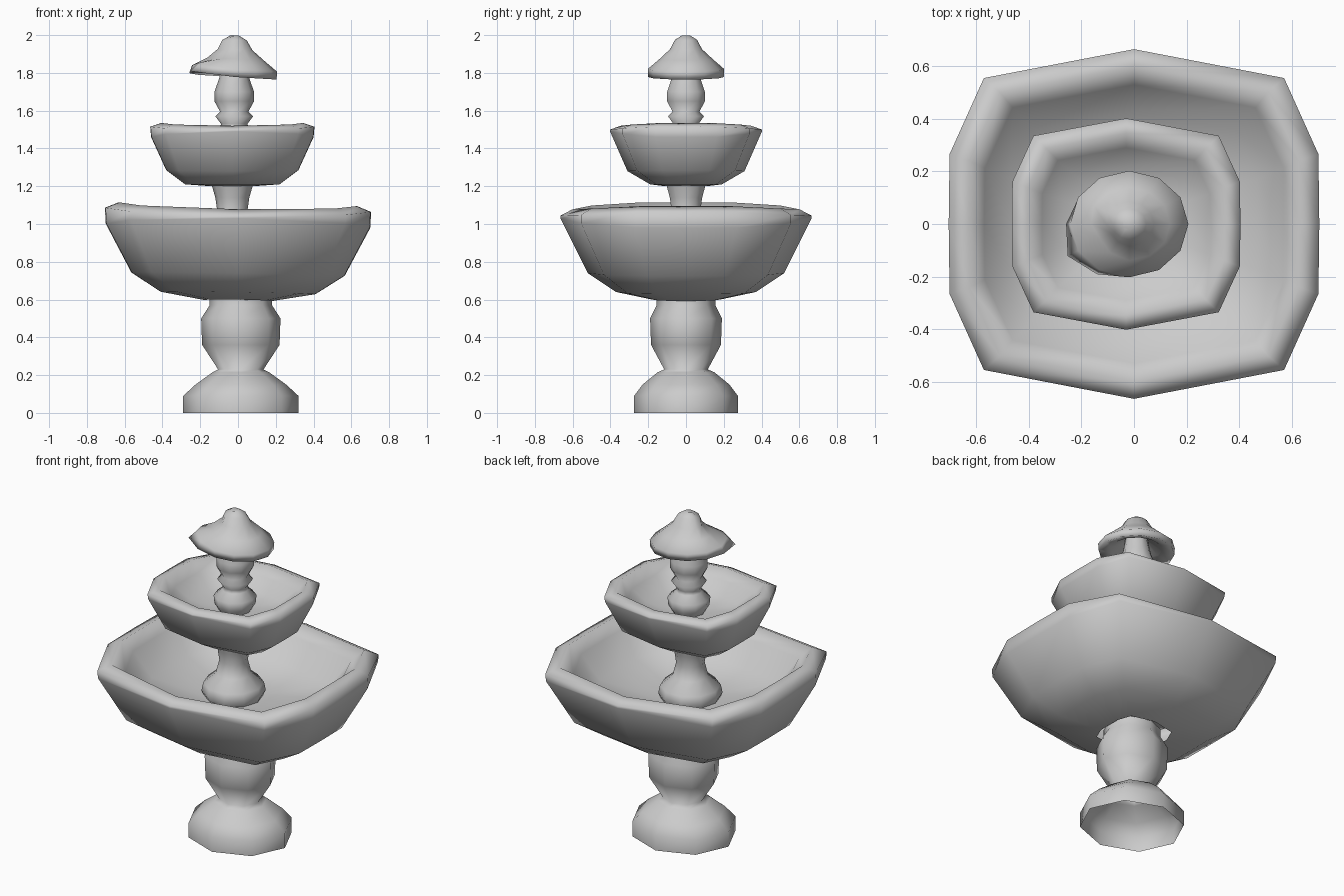
import bpy, bmesh
from math import sin, cos, pi, radians

# Outline of the cushion-shaped bowls, and round outlines for the columns
BOWL = [(1, 0), (.995, .4), (.81, .835), (0, 1), (-.81, .835), (-.995, .4),
        (-1, 0), (-.995, -.4), (-.81, -.835), (0, -1), (.81, -.835), (.995, -.4)]


def circle(n):
    return [(cos(2 * pi * i / n), sin(2 * pi * i / n)) for i in range(n)]


def loft(name, outline, rings, cx=0.0, tilt=0.0, warp=None, cap_end=False):
    """Skin rings of (rx, ry, z at the x sides, z at the y sides)."""
    bm = bmesh.new()
    loops = []
    for k, (rx, ry, zx, zy) in enumerate(rings):
        loop = []
        for u, v in outline:
            x, y, z = u * rx, v * ry, zy + (zx - zy) * u ** 4
            z += tilt * x
            if warp:
                x, y, z = warp(k, u, v, x, y, z)
            loop.append(bm.verts.new((x + cx, y, z)))
        loops.append(loop)
    n = len(outline)
    for a, b in zip(loops, loops[1:]):
        for i in range(n):
            j = (i + 1) % n
            bm.faces.new((a[i], a[j], b[j], b[i]))
    if cap_end:
        bm.faces.new(loops[-1])
    bmesh.ops.recalc_face_normals(bm, faces=bm.faces)
    me = bpy.data.meshes.new(name)
    bm.to_mesh(me)
    bm.free()
    ob = bpy.data.objects.new(name, me)
    bpy.context.collection.objects.link(ob)
    for p in me.polygons:
        p.use_smooth = True
    return ob


def turned(name, n, profile, cx):
    return loft(name, circle(n), [(r, r, z, z) for r, z in profile], cx)


# Pedestal: open foot, pinched waist and urn
loft("pedestal", circle(8), [
    (.305, .275, 0, 0), (.305, .275, .09, .09), (.24, .23, .15, .15),
    (.15, .15, .215, .215), (.12, .115, .23, .23), (.205, .185, .36, .36),
    (.21, .19, .50, .50), (.165, .155, .57, .57), (.165, .155, .62, .62)], .015)

# Large lower bowl with a thick rolled rim
loft("lower_bowl", BOWL, [
    (.18, .18, .595, .60), (.41, .37, .635, .64), (.565, .52, .735, .74),
    (.70, .665, .99, 1.03), (.705, .665, 1.075, 1.045), (.63, .60, 1.105, 1.078),
    (.57, .53, 1.05, 1.02), (.47, .43, .90, .89), (.15, .14, .85, .85)],
    tilt=-.016, cap_end=True)

# Column between the bowls
turned("middle_column", 10, [
    (.16, .84), (.18, .88), (.17, .93), (.10, .99), (.08, 1.07), (.09, 1.14), (.11, 1.21)], -.03)

# Smaller upper bowl
loft("upper_bowl", BOWL, [
    (.11, .11, 1.20, 1.20), (.25, .19, 1.21, 1.21), (.35, .31, 1.285, 1.28),
    (.43, .402, 1.46, 1.49), (.435, .402, 1.515, 1.50), (.375, .345, 1.535, 1.52),
    (.32, .29, 1.48, 1.47), (.24, .22, 1.41, 1.41), (.10, .10, 1.385, 1.385)],
    cx=-.03, cap_end=True)

# Finial stem: foot, collar and bulb
turned("finial_stem", 10, [
    (.09, 1.38), (.115, 1.42), (.12, 1.47), (.075, 1.51), (.07, 1.53), (.10, 1.57),
    (.075, 1.595), (.105, 1.65), (.105, 1.70), (.08, 1.77), (.06, 1.87)], -.02)


# Mushroom-like cap with a raised spout and a dent on the front left
def spout(k, u, v, x, y, z):
    f = max(0.0, u * cos(radians(212)) + v * sin(radians(212))) ** 6
    if k in (1, 2):
        s = 1 + (.06, .22)[k - 1] * f
    elif k == 4 or k == 5:
        s = 1 - .18 * f
    else:
        s = 1
    return x * s, y * s, z + f * (.02 if k < 4 else -.01)


loft("finial_cap", circle(12), [
    (r, r * .9, z, z) for r, z in [
        (.07, 1.85), (.15, 1.80), (.222, 1.778), (.225, 1.82), (.155, 1.875),
        (.095, 1.925), (.065, 1.975), (.025, 1.998)]],
    cx=-.018, tilt=-.06, warp=spout, cap_end=True)
